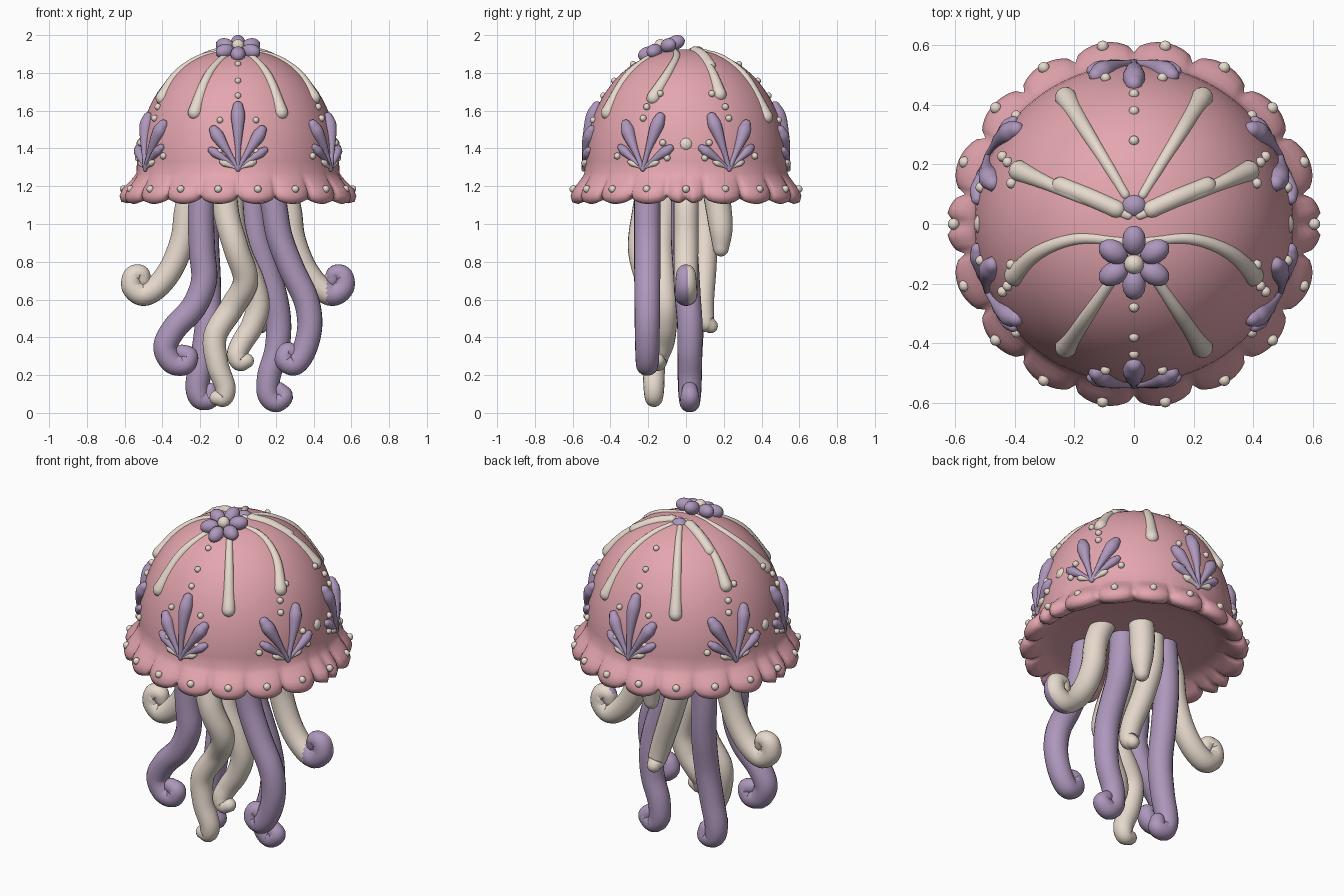
import bpy, bmesh, math
from mathutils import Vector, Matrix

if "Cube" in bpy.data.objects:
    bpy.data.objects.remove(bpy.data.objects["Cube"])


def material(name, rgb):
    m = bpy.data.materials.new(name)
    m.use_nodes = True
    m.diffuse_color = (*rgb, 1)
    m.node_tree.nodes["Principled BSDF"].inputs["Base Color"].default_value = (*rgb, 1)
    return m


PINK = material("dusty_pink", (0.78, 0.38, 0.43))
CREAM = material("warm_cream", (0.80, 0.70, 0.61))
PURPLE = material("soft_purple", (0.42, 0.31, 0.50))

BELL_R, BELL_Z, BELL_H, BELL_P = 0.537, 1.27, 0.655, 2.17
X_MIRROR = (-1, 1)


def finish(name, bm, *mats):
    bmesh.ops.recalc_face_normals(bm, faces=bm.faces)
    for f in bm.faces:
        f.smooth = True
    me = bpy.data.meshes.new(name)
    bm.to_mesh(me)
    bm.free()
    for m in mats:
        me.materials.append(m)
    ob = bpy.data.objects.new(name, me)
    bpy.context.collection.objects.link(ob)


def skin(bm, rings):
    """Bridge successive closed rings of vertices and close both ends."""
    for a, b in zip(rings, rings[1:]):
        n = len(a)
        for j in range(n):
            bm.faces.new((a[j], a[(j + 1) % n], b[(j + 1) % n], b[j]))
    bm.faces.new(rings[0])
    bm.faces.new(rings[-1])


def smooth_path(pts, steps):
    """Catmull-Rom samples of (x, y, z, radius) points."""
    p = [Vector(q) for q in pts]
    p = [2 * p[0] - p[1]] + p + [2 * p[-1] - p[-2]]
    out = []
    for a, b, c, d in zip(p, p[1:], p[2:], p[3:]):
        for k in range(steps):
            t = k / steps
            out.append(0.5 * (2 * b + (c - a) * t + (2 * a - 5 * b + 4 * c - d) * t * t
                              + (3 * b - a - 3 * c + d) * t ** 3))
    return out + [p[-2]]


def tube(bm, pts, sides=14, steps=6):
    """Round tapered tube with domed ends."""
    path = smooth_path(pts, steps)
    pos = [q.xyz for q in path]
    rad = [q.w for q in path]
    tan = [(pos[min(i + 1, len(pos) - 1)] - pos[max(i - 1, 0)]).normalized() for i in range(len(pos))]
    caps = [math.radians(a) for a in (80, 55, 28)]
    stations = [(pos[0] - tan[0] * rad[0] * math.sin(a), tan[0], rad[0] * math.cos(a)) for a in caps]
    stations += list(zip(pos, tan, rad))
    stations += [(pos[-1] + tan[-1] * rad[-1] * math.sin(a), tan[-1], rad[-1] * math.cos(a))
                 for a in reversed(caps)]
    side = tan[0].orthogonal()
    rings = []
    for c, t, r in stations:
        side = (side - t * side.dot(t)).normalized()
        up = t.cross(side)
        rings.append([bm.verts.new(c + r * (math.cos(a) * side + math.sin(a) * up))
                      for a in (math.tau * j / sides for j in range(sides))])
    skin(bm, rings)


def ball(bm, c, r, scale=(1, 1, 1), rot=Matrix()):
    m = Matrix.Translation(c) @ rot @ Matrix.Diagonal((*scale, 1))
    bmesh.ops.create_uvsphere(bm, u_segments=14, v_segments=9, radius=r, matrix=m)


def arch(t):
    """Superellipse partner of a 0..1 fraction."""
    return max(0, 1 - min(1, t) ** BELL_P) ** (1 / BELL_P)


def dome_xy(x, y, sink=0.0):
    p = Vector((x, y, BELL_Z + BELL_H * arch(math.hypot(x, y) / BELL_R)))
    return p - sink * (p - Vector((0, 0, BELL_Z))).normalized()


def dome_side(angle, u, z, lift=0.0):
    """Point on the bell wall, u along the wall from a compass angle."""
    r = BELL_R * arch((z - BELL_Z) / BELL_H) + lift
    a = math.radians(angle) + u / 0.52
    return Vector((r * math.cos(a), r * math.sin(a), z))


# Bell: smooth dome, scalloped flared rim, shallow hollow underside
bm = bmesh.new()
SEG = 216
rim = [(.546, .008, 1.245, 0), (.557, .022, 1.215, 0), (.57, .036, 1.185, 0),
       (.576, .042, 1.165, -.018), (.57, .04, 1.15, -.035), (.55, .03, 1.148, -.042),
       (.52, .015, 1.15, -.025), (.49, 0, 1.165, 0), (.43, 0, 1.18, 0), (.25, 0, 1.195, 0), (.01, 0, 1.2, 0)]
rows = []
for k in range(21):
    phi = math.radians(89 - 89 * k / 20)
    rows.append((BELL_R * math.cos(phi) ** (2 / BELL_P), 0,
                 BELL_Z + BELL_H * math.sin(phi) ** (2 / BELL_P), 0))
loops = []
for r, dr, z, dz in rows + rim:
    loop = []
    for j in range(SEG):
        a = math.tau * j / SEG
        w = abs(math.cos(9 * a)) ** 0.5
        w *= min(1, 0.4 + abs(math.sin(a)) * 10)  # small side crease
        out = r + dr * w * (1 + 0.35 * math.cos(a) ** 8)
        loop.append(bm.verts.new((out * math.cos(a), out * math.sin(a), z + dz * w)))
    loops.append(loop)
skin(bm, loops)
finish("bell", bm, PINK)

# Cream ribs half sunk into the dome, thickening to blunt ends
bm = bmesh.new()
ribs = [((.03, -.12), (.09, -.21), (.165, -.32), (.232, -.42)),
        ((.03, -.06), (.19, -.05), (.32, -.095), (.405, -.175)),
        ((.03, .1), (.09, .2), (.165, .32), (.232, .43)),
        ((.02, .03), (.17, .085), (.3, .14), (.39, .18))]
for s in X_MIRROR:
    for rib in ribs:
        tube(bm, [(*dome_xy(s * x, y, .008), r) for (x, y), r in zip(rib, (.017, .02, .025, .037))])
    tube(bm, [(*dome_xy(s * x, y, .01), .031) for x, y in ((.06, .05), (.15, .09), (.25, .13))])
finish("dome_ribs", bm, CREAM)

# Leaf sprays around the wall, with small cream leaves at the base
purple, cream = bmesh.new(), bmesh.new()


def leaf(bm, angle, u, z, r):
    pts = []
    for t, k in ((0, .35), (.3, .4), (.6, .75), (.82, 1), (.96, .75)):
        pts.append((*dome_side(angle, u * t ** 1.1, 1.29 + (z - 1.29) * t, .004), r * k))
    tube(bm, pts, 12, 4)


SIDE_SPRAYS = ((25, -1), (-25, 1), (155, 1), (205, -1))  # angle, turn towards the side crease
for ang in (270, 90):
    leaf(purple, ang, 0, 1.635, .038)
    for s in X_MIRROR:
        leaf(purple, ang, s * .135, 1.505, .035)
        leaf(purple, ang, s * .145, 1.395, .025)
        leaf(cream, ang, s * .085, 1.33, .02)
for ang, turn in SIDE_SPRAYS:
    leaf(purple, ang, turn * .085, 1.575, .037)
    leaf(purple, ang, turn * -.13, 1.535, .037)
    leaf(purple, ang, turn * .15, 1.405, .028)
    leaf(purple, ang, turn * -.145, 1.41, .025)
    for s in X_MIRROR:
        leaf(cream, ang, s * .08, 1.33, .017)
finish("leaf_sprays", purple, PURPLE)
finish("small_leaves", cream, CREAM)

# Beads on the rim, centre seam and wall
bm = bmesh.new()
for k in range(18):
    a = math.radians(20 * k)
    ball(bm, (.606 * math.cos(a), .606 * math.sin(a), 1.185), .02)
for s in X_MIRROR:
    for y in (.28, .38, .437):
        ball(bm, dome_xy(0, s * y), .017)
    ball(bm, dome_side(90 - 90 * s, 0, 1.42, -.03), .043)
    for t in X_MIRROR:
        for u, z, r in ((.095, 1.385, .016), (.1, 1.55, .017)):
            ball(bm, dome_side(90 * s, t * u, z, .004), r)
for ang, turn in SIDE_SPRAYS:
    for u, z in ((.06, 1.69), (-.02, 1.56), (-.01, 1.62), (.105, 1.43), (.13, 1.35), (-.16, 1.36)):
        ball(bm, dome_side(ang, turn * u, z, .004), .018)
finish("beads", bm, CREAM)

# Crown flower, tilted forward, and the knob behind it
tilt = Matrix.Rotation(math.radians(22), 4, 'X')
centre = Vector((0, -.13, 1.93))
bm = bmesh.new()
for k in range(6):
    spin = tilt @ Matrix.Rotation(math.radians(30 + 60 * k), 4, 'Z')
    ball(bm, centre + spin @ Vector((.08, 0, 0)), .053, (1, .75, .72), spin)
ball(bm, (0, .06, 1.905), .045, (1, .9, .8))
finish("crown_petals", bm, PURPLE)
bm = bmesh.new()
ball(bm, centre + Vector((0, -.005, .015)), .034)
finish("flower_centre", bm, CREAM)


# Tentacles: name, colours, thickness, centre line
def tentacle(name, mats, r, pts):
    bm = bmesh.new()
    n = len(pts) - 1
    tube(bm, [(*p, r * (1 - .4 * (i / n) ** 3)) for i, p in enumerate(pts)], 18, 7)
    if len(mats) > 1:  # second colour on the front half of the curl
        for f in bm.faces:
            c = f.calc_center_median()
            f.material_index = int(c.x > .47 and c.y < .012)
    finish(name, bm, *mats)


for s, side, mats in ((-1, "right", (CREAM,)), (1, "left", (CREAM, PURPLE))):
    tentacle("side_tentacle_" + side, mats, .066,
             [(s * x, 0, z) for x, z in ((.19, 1.27), (.265, 1.1), (.29, .93), (.345, .78), (.42, .675),
                                         (.5, .627), (.558, .665), (.555, .725), (.515, .735), (.5, .7))])
tentacle("front_tentacle_right", (PURPLE,), .07,
         [(x, -.205, z) for x, z in ((-.17, 1.27), (-.195, 1.08), (-.19, .86), (-.18, .7), (-.235, .56),
                                     (-.335, .45), (-.385, .35), (-.35, .268), (-.285, .255), (-.26, .3),
                                     (-.295, .32))])
tentacle("front_tentacle_left", (PURPLE,), .07,
         [(x, -.205, z) for x, z in ((.16, 1.27), (.19, 1.1), (.22, .93), (.285, .76), (.36, .6), (.38, .46),
                                     (.35, .33), (.3, .258), (.25, .278), (.262, .325), (.295, .315))])
tentacle("long_tentacle_left", (PURPLE,), .07,
         [(.07, -.01, 1.27), (.08, -.01, 1.08), (.1, -.01, .92), (.15, 0, .76), (.195, .01, .61),
          (.215, .02, .47), (.205, .02, .33), (.165, .02, .2), (.16, .02, .1), (.2, .02, .057),
          (.243, .02, .087), (.215, .02, .122)])
tentacle("long_tentacle_right", (PURPLE,), .07,
         [(-.15, .07, 1.27), (-.17, .07, .95), (-.16, .06, .7), (-.16, .03, .48), (-.185, .02, .3),
          (-.215, .02, .15), (-.2, .02, .078), (-.15, .02, .073), (-.15, .02, .118)])
tentacle("front_cream_tentacle", (CREAM,), .068,
         [(-.08, -.18, 1.27), (-.06, -.22, 1.05), (-.01, -.24, .87), (.04, -.2, .7), (-.03, -.15, .56),
          (-.12, -.16, .41), (-.11, -.17, .26), (-.068, -.17, .14), (-.075, -.17, .082), (-.11, -.17, .08)])
tentacle("middle_cream_tentacle", (CREAM,), .066,
         [(-.04, -.08, 1.27), (-.03, -.12, 1.02), (.01, -.13, .85), (.075, -.12, .7), (.105, -.11, .57),
          (.075, -.11, .46), (.02, -.12, .37), (-.005, -.14, .31), (.01, -.15, .268), (.045, -.15, .275)])
tentacle("back_cream_tentacle", (CREAM,), .065,
         [(-.06, .08, 1.27), (-.04, .1, 1.02), (.02, .1, .8), (.09, .09, .6), (.12, .1, .49), (.12, .13, .46)])
tentacle("short_back_tentacle", (CREAM,), .07,
         [(.07, .14, 1.27), (.085, .17, 1.1), (.1, .185, .97), (.1, .185, .87)])
